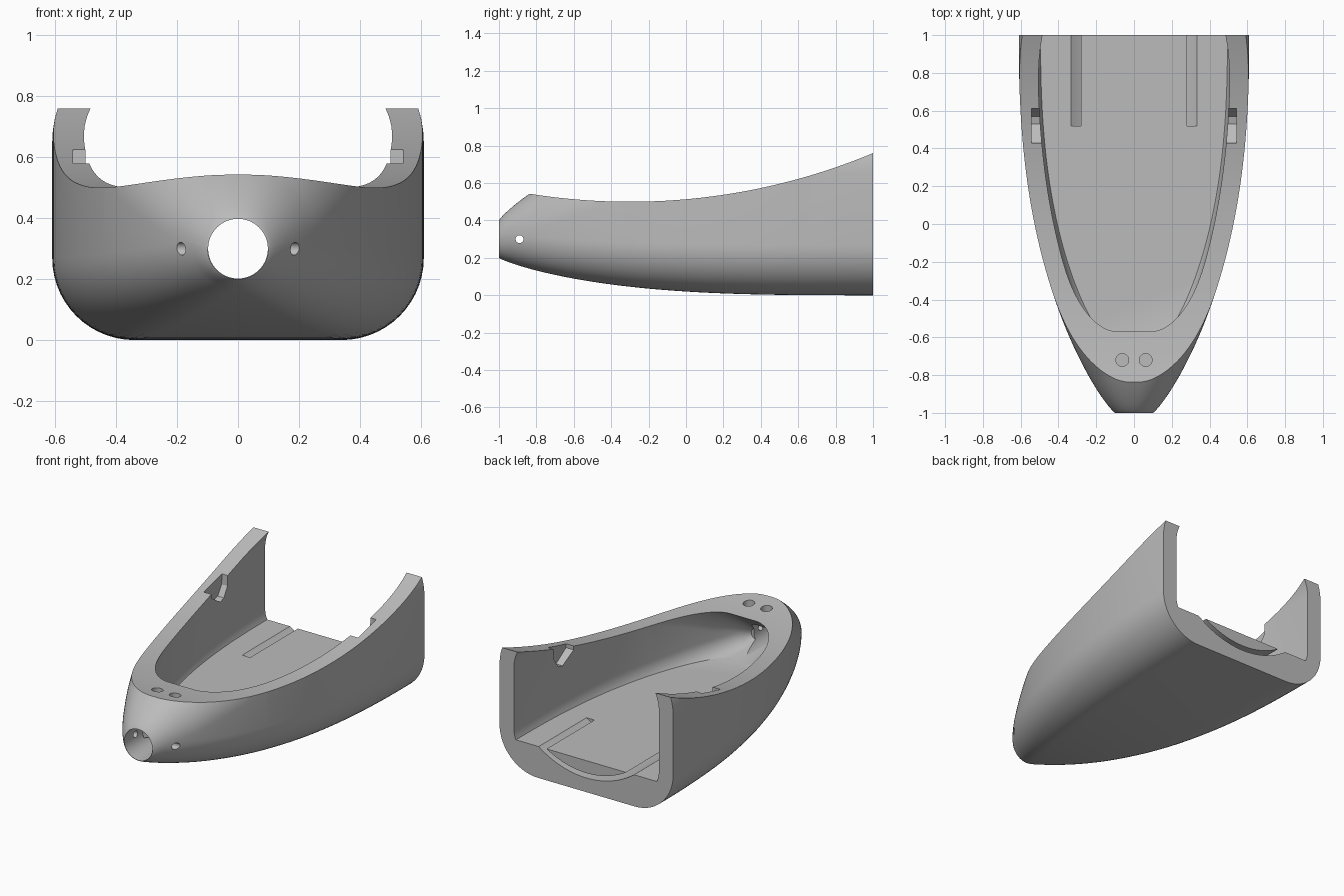
import bpy, bmesh
from math import sin, cos, pi, sqrt, radians
from mathutils import Matrix, Vector

if "Cube" in bpy.data.objects:
    bpy.data.objects.remove(bpy.data.objects["Cube"])

grey = bpy.data.materials.new("plain grey")
grey.use_nodes = True
grey.diffuse_color = (0.5, 0.5, 0.5, 1)
grey.node_tree.nodes["Principled BSDF"].inputs["Base Color"].default_value = (0.5, 0.5, 0.5, 1)


def make(name, bm):
    bmesh.ops.recalc_face_normals(bm, faces=bm.faces)
    mesh = bpy.data.meshes.new(name)
    bm.to_mesh(mesh)
    bm.free()
    mesh.materials.append(grey)
    ob = bpy.data.objects.new(name, mesh)
    bpy.context.collection.objects.link(ob)
    return ob


# Growth of the hull from the round nose (0) to the wide stern (1)
def grow(y, power):
    u = max(0, (1 - y) / 2)
    return max(0, 1 - u ** power) ** 0.85


def half_width(y):
    return 0.1 + 0.51 * grow(y, 2.4)


def outer_section(y):
    t = grow(y, 2.4)
    return (half_width(y), 0.2 * (1 - grow(y, 3.1)), 0.4 + 0.6 * t,
            0.1 + 0.17 * t ** 0.6, 0.1 + 0.25 * t ** 0.6)


def inner_section(y):
    w, low, high, r_low, r_high = outer_section(y)
    slope = (half_width(y + 0.01) - half_width(y - 0.01)) / 0.02
    wall = 0.1 * sqrt(1 + slope ** 2)
    roof = wall + 0.16 * (1 - grow(y, 2.4))
    return (w - wall, low + wall, high - roof,
            max(0.03, r_low - wall), max(0.03, r_high - wall))


def ring(section, y, steps=14):
    w, low, high, r_low, r_high = section
    limit = min(w, (high - low) / 2) * 0.995
    pts = []
    for quarter, (sx, top) in enumerate([(1, True), (-1, True), (-1, False), (1, False)]):
        r = min(limit, r_high if top else r_low)
        cx = sx * (w - r)
        cz = high - r if top else low + r
        for i in range(steps + 1):
            a = (quarter + i / steps) * pi / 2
            pts.append((cx + r * cos(a), y, cz + r * sin(a)))
    return pts


def loft(section, start, end, count, ease):
    bm = bmesh.new()
    rings = []
    for i in range(count + 1):
        y = start + (end - start) * (i / count) ** ease
        rings.append([bm.verts.new(p) for p in ring(section(y), y)])
    for a, b in zip(rings, rings[1:]):
        for j in range(len(a)):
            k = (j + 1) % len(a)
            bm.faces.new((a[j], a[k], b[k], b[j]))
    bm.faces.new(rings[0])
    bm.faces.new(rings[-1])
    return bm


def prism(name, pts, shift):
    bm = bmesh.new()
    face = bm.faces.new([bm.verts.new(p) for p in pts])
    made = bmesh.ops.extrude_face_region(bm, geom=[face])["geom"]
    moved = [v for v in made if isinstance(v, bmesh.types.BMVert)]
    bmesh.ops.translate(bm, verts=moved, vec=Vector(shift))
    return make(name, bm)


def rod(name, centre, radius, length, axis, sides=48):
    bm = bmesh.new()
    turn = Matrix.Rotation(pi / 2, 4, {"X": "Y", "Y": "X"}[axis]) if axis != "Z" else Matrix()
    bmesh.ops.create_cone(bm, cap_ends=True, segments=sides, radius1=radius, radius2=radius,
                          depth=length, matrix=Matrix.Translation(centre) @ turn)
    return make(name, bm)


hull = make("hull_shell", loft(outer_section, -1, 1, 64, 1.7))
bpy.context.view_layer.objects.active = hull
hull.select_set(True)


def cut(cutter):
    cutter.hide_render = True
    mod = hull.modifiers.new("cut", "BOOLEAN")
    mod.operation = "DIFFERENCE"
    mod.solver = "EXACT"
    mod.object = cutter
    bpy.ops.object.modifier_apply(modifier=mod.name)
    bpy.data.objects.remove(cutter)


# Cavity with a flat floor
bm = loft(inner_section, -0.82, 1.1, 56, 1.4)
bmesh.ops.bisect_plane(bm, geom=bm.verts[:] + bm.edges[:] + bm.faces[:], dist=1e-5,
                       plane_co=(0, 0, 0.2), plane_no=(0, 0, 1), clear_inner=True)
bmesh.ops.holes_fill(bm, edges=[e for e in bm.edges if e.is_boundary], sides=0)
cut(make("cavity", bm))

# Sweeping curved rim
arc = []
for i in range(61):
    y = -1.1 + 2.2 * i / 60
    arc.append((-1, y, 0.5 + 3.38 - sqrt(3.38 ** 2 - (y + 0.3) ** 2)))
cut(prism("rim_cut", arc + [(-1, 1.1, 1.5), (-1, -1.1, 1.5)], (2, 0, 0)))

# Nose opening
cut(rod("nose_hole", (0, -0.85, 0.3), 0.098, 0.5, "Y", 64))

# Curved slot under the rear floor
angles = [radians(-40 + 80 * i / 32) for i in range(33)]
slot = [(0.565 * sin(a), 0.52, 0.655 - 0.565 * cos(a)) for a in angles]
slot += [(0.534 * sin(a), 0.52, 0.655 - 0.534 * cos(a)) for a in reversed(angles)]
cut(prism("floor_slot", slot, (0, 0.6, 0)))

# Paired rim sockets, nose side holes and wall notches
for side in (-1, 1):
    cut(rod("rim_socket", (side * 0.062, -0.72, 0.54), 0.034, 0.2, "Z", 32))
    cut(rod("side_hole", (side * 0.17, -0.89, 0.3), 0.021, 0.2, "X", 24))
    notch = [(0.43, 0.8), (0.43, 0.555), (0.53, 0.49), (0.57, 0.5), (0.61, 0.56), (0.62, 0.8)]
    cut(prism("wall_notch", [(side * 0.45, y, z) for y, z in notch], (side * 0.092, 0, 0)))

bpy.ops.object.shade_smooth_by_angle(angle=radians(30))
